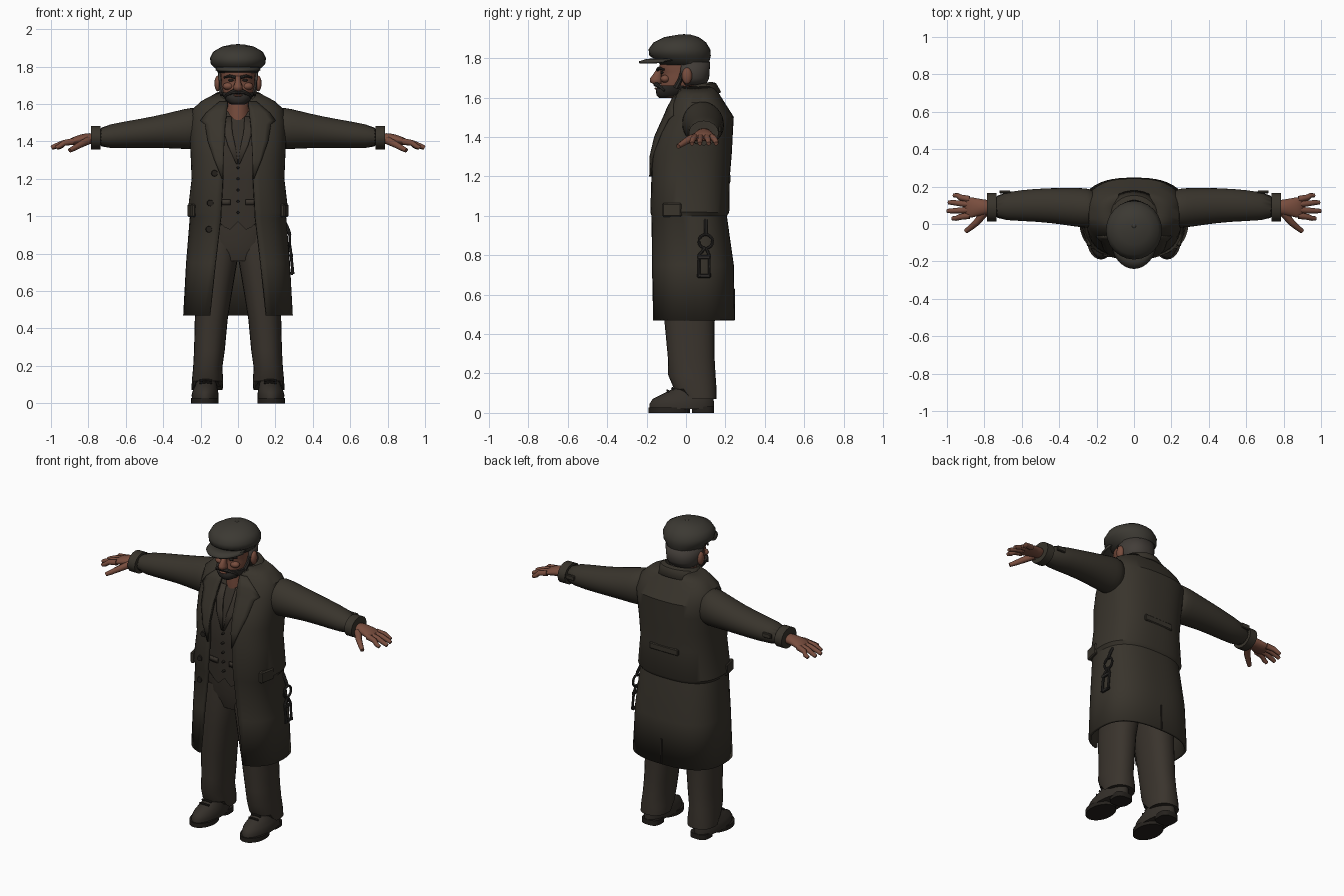
import bpy, bmesh
from math import sin, cos, pi, acos, radians
from mathutils import Vector, Matrix

if "Cube" in bpy.data.objects:
    bpy.data.objects.remove(bpy.data.objects["Cube"])


def material(name, *rgb):
    mat = bpy.data.materials.new(name)
    mat.use_nodes = True
    mat.diffuse_color = (*rgb, 1)
    shader = next(n for n in mat.node_tree.nodes if n.type == "BSDF_PRINCIPLED")
    shader.inputs["Base Color"].default_value = (*rgb, 1)
    shader.inputs["Roughness"].default_value = .9
    return mat


COAT = material("coat brown", .040, .034, .025)
TROUSER = material("trouser brown", .042, .034, .026)
VEST = material("waistcoat brown", .037, .030, .023)
CAP = material("cap grey brown", .045, .041, .033)
LEATHER = material("shoe leather", .035, .029, .023)
SKIN = material("skin", .19, .075, .048)
HAIR = material("hair grey", .055, .047, .040)
BEARD = material("beard dark", .030, .026, .023)
METAL = material("dark iron", .026, .024, .022)
DARK = material("button dark", .018, .015, .012)


# ---------- helpers ----------
def finish(name, bm, mat, mirror=False, thick=0, sub=0, angle=35):
    bmesh.ops.recalc_face_normals(bm, faces=bm.faces[:])
    mesh = bpy.data.meshes.new(name)
    bm.to_mesh(mesh)
    bm.free()
    mesh.materials.append(mat)
    obj = bpy.data.objects.new(name, mesh)
    bpy.context.collection.objects.link(obj)
    bpy.ops.object.select_all(action="DESELECT")
    obj.select_set(True)
    bpy.context.view_layer.objects.active = obj
    bpy.ops.object.shade_smooth_by_angle(angle=radians(angle))
    if thick:
        solid = obj.modifiers.new("thickness", "SOLIDIFY")
        solid.thickness, solid.offset = thick, 0
    if mirror:
        obj.modifiers.new("mirror", "MIRROR").use_mirror_merge = False
    if sub:
        obj.modifiers.new("smooth", "SUBSURF").levels = sub
        obj.modifiers["smooth"].render_levels = sub
    return obj


def loft(name, rings, mat, closed=True, **options):
    """Skin a list of equally long rings; closed rings are also capped."""
    bm = bmesh.new()
    rows = [[bm.verts.new(p) for p in ring] for ring in rings]
    count = len(rows[0])
    for low, high in zip(rows, rows[1:]):
        for i in range(count if closed else count - 1):
            j = (i + 1) % count
            bm.faces.new((low[i], low[j], high[j], high[i]))
    if closed:
        bm.faces.new(rows[0][::-1])
        bm.faces.new(rows[-1])
    return finish(name, bm, mat, **options)


def power(v, p):
    return (1 if v >= 0 else -1) * abs(v) ** (2 / p)


def zring(z, w, front, back, cx=0, p=2, span=None, n=24):
    """Horizontal oval, or an arc of it when span gives two angles."""
    a, b = span or (0, 2 * pi * (n - 1) / n)
    yc, d = (front + back) / 2, (back - front) / 2
    angles = [a + (b - a) * i / (n - 1) for i in range(n)]
    return [(cx + w * power(cos(t), p), yc + d * power(sin(t), p), z) for t in angles]


def xring(x, y, z, ry, rz, n=16):
    return [(x, y + ry * cos(2 * pi * i / n), z + rz * sin(2 * pi * i / n)) for i in range(n)]


def tube(name, path, radius, mat, taper=1, n=8, **options):
    pts, rings = [Vector(p) for p in path], []
    for i, p in enumerate(pts):
        along = pts[min(i + 1, len(pts) - 1)] - pts[max(i - 1, 0)]
        turn = along.to_track_quat("Z", "Y")
        r = radius * (1 + (taper - 1) * i / (len(pts) - 1))
        rings.append([p + turn @ Vector((r * cos(2 * pi * k / n), r * sin(2 * pi * k / n), 0)) for k in range(n)])
    return loft(name, rings, mat, **options)


def box(name, loc, size, mat, turn=0, **options):
    bm = bmesh.new()
    place = Matrix.Translation(loc) @ Matrix.Rotation(turn, 4, "Z") @ Matrix.Diagonal((*size, 1))
    bmesh.ops.create_cube(bm, size=1, matrix=place)
    bmesh.ops.bevel(bm, geom=bm.edges[:], offset=min(size) * .25, segments=1, affect="EDGES")
    return finish(name, bm, mat, **options)


def ball(name, loc, size, mat, **options):
    bm = bmesh.new()
    place = Matrix.Translation(loc) @ Matrix.Diagonal((*size, 1))
    bmesh.ops.create_uvsphere(bm, u_segments=12, v_segments=8, radius=1, matrix=place)
    return finish(name, bm, mat, angle=80, **options)


def button(name, x, z, surface, radius):
    y = surface_y(surface, x, z)
    tube(name, [(x, y + .01, z), (x, y - .018, z)], radius, DARK, taper=.8, n=12)


# ---------- garment tables: height, half width, front, back, opening ----------
EXP = 2.6
coat_rows = [(.47, .285, -.175, .24, .15), (.75, .27, -.175, .235, .12), (1, .25, -.172, .2, .09),
             (1.02, .262, -.178, .212, .09), (1.2, .24, -.172, .215, .08), (1.32, .245, -.17, .225, .08),
             (1.42, .25, -.14, .23, .075), (1.5, .25, -.1, .235, .07), (1.57, .235, -.07, .19, .065),
             (1.61, .19, -.045, .165, .06), (1.65, .115, -.02, .14, .055)]
vest_rows = [(.98, .2, -.135, .14), (1.2, .2, -.147, .15), (1.34, .2, -.14, .15),
             (1.43, .2, -.11, .15), (1.5, .18, -.08, .15), (1.56, .11, -.045, .12)]


def surface_y(rows, x, z):
    """Front surface of a garment at a given spot."""
    for low, high in zip(rows, rows[1:]):
        if z <= high[0]:
            break
    f = max(0, min(1, (z - low[0]) / (high[0] - low[0])))
    w, front, back = [low[k] + (high[k] - low[k]) * f for k in (1, 2, 3)]
    inside = max(0, 1 - abs(x / w) ** EXP) ** (1 / EXP)
    return (front + back) / 2 - (back - front) / 2 * inside


def facing(name, rows, surface, mat, lift):
    """Flat strip of cloth lying on a garment front, mirrored."""
    rings = []
    for z, a, b in rows:
        xs = [a + (b - a) * i / 4 for i in range(5)]
        rings.append([(x, surface_y(surface, x, z) - lift, z) for x in xs])
    loft(name, rings, mat, closed=False, mirror=True, thick=.01)


# ---------- coat ----------
rings = []
for z, w, front, back, gap in coat_rows:
    edge = acos((gap / w) ** (EXP / 2))
    rings.append(zring(z, w, front, back, p=EXP, span=(-edge, pi + edge), n=44))
loft("coat_body", rings, COAT, closed=False, thick=.016)
facing("coat_lapels", [(1.61, .055, .1), (1.55, .06, .17), (1.51, .065, .2), (1.49, .068, .175),
                       (1.4, .073, .16), (1.3, .078, .125), (1.2, .08, .085)], coat_rows, COAT, .014)
arc = (radians(-55), radians(235))
collar = [zring(1.6, .15, -.06, .175, span=arc), zring(1.65, .12, -.055, .15, span=arc),
          zring(1.66, .1, -.05, .13, span=arc), zring(1.6, .09, -.05, .12, span=arc)]
for ring in collar:
    ring[:] = [(x, y, z + .2 * (y - .05)) for x, y, z in ring]
loft("coat_collar", collar, COAT, closed=False, thick=.01)
box("back_belt", (0, .217, 1.19), (.2, .02, .04), COAT)
box("back_vent", (0, .244, .55), (.012, .009, .16), DARK)
box("pocket_flaps", (.248, -.07, 1.03), (.026, .1, .07), COAT, turn=radians(-12), mirror=True)
for x, z in ((-.125, 1.23), (-.148, 1.07), (-.155, .93)):
    button("coat_button", x, z, coat_rows, .02)

# ---------- sleeves ----------
sleeve = [(.19, .08, 1.47, .095, .11), (.25, .085, 1.47, .11, .115), (.32, .09, 1.463, .105, .104),
          (.45, .1, 1.45, .095, .085), (.6, .1, 1.435, .085, .074), (.77, .09, 1.42, .07, .058)]
loft("sleeves", [xring(*r) for r in sleeve], COAT, mirror=True, sub=1, angle=80)
loft("cuffs", [xring(x, .09, 1.42, .076, .063) for x in (.735, .785)], COAT, mirror=True)
box("cuff_tabs", (.69, .172, 1.44), (.06, .016, .03), COAT, mirror=True)

# ---------- hands ----------
palm = [(.76, .09, 1.415, .04, .033), (.82, .09, 1.415, .043, .029),
        (.87, .088, 1.405, .058, .025), (.91, .088, 1.393, .058, .016)]
loft("palms", [xring(*r) for r in palm], SKIN, mirror=True, sub=1, angle=80)
for name, y, tip_x, tip_y in (("index", .045, .972, .03), ("middle", .075, .998, .07),
                              ("ring", .105, .992, .115), ("little", .132, .965, .153)):
    path = [(.88, y, 1.4), (.93, (y + tip_y) / 2, 1.392), (tip_x - .02, tip_y, 1.375), (tip_x, tip_y, 1.366)]
    tube(name + "_fingers", path, .018, SKIN, taper=.6, mirror=True, angle=80)
tube("thumbs", [(.8, .06, 1.405), (.84, .01, 1.385), (.875, -.02, 1.365), (.9, -.04, 1.352)],
     .022, SKIN, taper=.55, mirror=True, angle=80)

# ---------- waistcoat ----------
rings = [zring(*r, p=EXP, n=48) for r in vest_rows]
rings[0] = [(x, y, z - max(0, .06 - abs(abs(x) - .05)) * (y < 0)) for x, y, z in rings[0]]
loft("waistcoat", rings, VEST)
facing("waistcoat_lapels", [(1.53, .035, .075), (1.45, .03, .075), (1.38, .015, .055), (1.28, 0, .01)],
       vest_rows, TROUSER, .006)
facing("waistcoat_pockets", [(1.09, .04, .1), (1.06, .04, .1)], vest_rows, TROUSER, .005)
for i in range(5):
    button("waistcoat_button", 0, 1.02 + i * .06, vest_rows, .008)

# ---------- trousers and shoes ----------
loft("trouser_hips", [zring(.76, .13, -.09, .14, p=EXP), zring(.86, .2, -.12, .165, p=EXP),
                      zring(1.02, .2, -.125, .15, p=EXP)], TROUSER)
legs = [(.07, .083, -.03, .155, .165), (.12, .084, -.06, .155, .163), (.19, .078, -.09, .15, .162),
        (.28, .082, -.092, .145, .153), (.45, .088, -.108, .145, .143), (.62, .098, -.115, .155, .125),
        (.78, .108, -.118, .165, .108), (.9, .1, -.11, .15, .1)]
rings = [zring(*r, p=2.3) for r in legs]
rings[0] = [(x, y, z + max(0, -y + .03)) for x, y, z in rings[0]]
loft("trouser_legs", rings, TROUSER, mirror=True)
loft("shoe_soles", [zring(z, .074, -.19, .02, .177) for z in (0, .028)], DARK, mirror=True)
loft("shoe_heels", [zring(z, .058, .03, .142, .17, p=3) for z in (0, .032)], DARK, mirror=True)
upper = [(.02, .07, -.185, .14, .176), (.045, .072, -.185, .142, .176), (.07, .067, -.17, .14, .174),
         (.095, .058, -.12, .138, .171), (.13, .05, -.05, .135, .168), (.17, .045, -.02, .13, .165)]
loft("shoe_uppers", [zring(*r) for r in upper], LEATHER, mirror=True, angle=60)
for y, z in ((-.09, .113), (-.065, .125)):
    tube("shoe_laces", [(.14, y, z - .004), (.172, y - .004, z), (.205, y, z - .004)], .006, DARK, mirror=True)

# ---------- head ----------
loft("neck", [zring(1.48, .07, -.07, .08), zring(1.57, .062, -.075, .07), zring(1.66, .062, -.07, .08)], SKIN)
face = [(1.6, .045, -.125, -.02), (1.63, .07, -.135, .03), (1.67, .083, -.13, .08), (1.705, .09, -.128, .1),
        (1.73, .09, -.126, .105), (1.75, .094, -.138, .108), (1.79, .095, -.125, .108)]
loft("head", [zring(*r, p=2.3) for r in face], SKIN, angle=60)
ball("ears", (.108, .005, 1.71), (.018, .026, .042), SKIN, mirror=True)
nose = [(1.668, .012, -.165, -.12), (1.678, .026, -.182, -.12), (1.695, .024, -.184, -.12),
        (1.72, .015, -.165, -.12), (1.75, .014, -.146, -.12)]
loft("nose", [zring(*r, n=12) for r in nose], SKIN, angle=70)
ball("cheeks", (.052, -.105, 1.695), (.03, .025, .02), SKIN, mirror=True)
ball("eyes", (.038, -.122, 1.727), (.015, .008, .007), DARK, mirror=True)
tube("eyebrows", [(.014, -.143, 1.742), (.045, -.138, 1.75), (.075, -.112, 1.742)], .009, BEARD, taper=.6, mirror=True)
arc = (radians(-12), radians(192))
hair = [(1.665, .08, -.06, .095), (1.7, .096, -.11, .112), (1.78, .102, -.11, .117)]
loft("hair", [zring(*r, span=arc, p=2.3) for r in hair], HAIR, closed=False, thick=.012)

# ---------- beard ----------
beard = [(1.597, .035, -.135, -.04), (1.612, .06, -.15, 0), (1.64, .08, -.153, .02), (1.662, .089, -.141, .03)]
loft("beard", [zring(*r, p=2.3) for r in beard], BEARD, angle=60)
tube("sideburns", [(.08, -.05, 1.65), (.091, -.03, 1.69), (.093, -.02, 1.73)], .016, BEARD, taper=.6, mirror=True)
tube("moustache", [(0, -.152, 1.668), (.03, -.148, 1.665), (.06, -.125, 1.65), (.072, -.11, 1.635)],
     .014, BEARD, taper=.5, mirror=True)
ball("lower_lip", (0, -.15, 1.646), (.024, .01, .006), SKIN)

# ---------- flat cap ----------
crown = [(1.765, .106, -.13, .114), (1.79, .12, -.15, .12), (1.812, .145, -.186, .126), (1.845, .15, -.19, .123),
         (1.88, .132, -.165, .102), (1.907, .085, -.11, .065), (1.919, .03, -.04, .025)]
loft("cap_crown", [zring(*r) for r in crown], CAP, angle=60)
arc = (radians(-170), radians(-10))
loft("cap_brim", [zring(1.795, .11, -.13, .05, span=arc), zring(1.79, .116, -.2, .05, span=arc),
                  zring(1.778, .116, -.238, .05, span=arc)], CAP, closed=False, thick=.012)
ball("cap_knob", (0, -.01, 1.917), (.012, .012, .005), CAP)

# ---------- key ring on the left hip ----------
tube("key_ring", [(.277, .1 + .035 * cos(i * pi / 8), .87 + .035 * sin(i * pi / 8)) for i in range(17)], .007, METAL)
tube("key_strap", [(.245, .1, .98), (.268, .1, .93), (.277, .1, .9)], .009, METAL)
for y in (.065, .118):
    tube("key_shaft", [(.278, .1, .84), (.283, y, .8), (.294, y, .69)], .008, METAL)
for z in (.695, .79):
    box("key_bit", (.288, .091, z), (.014, .065, .02), METAL)
